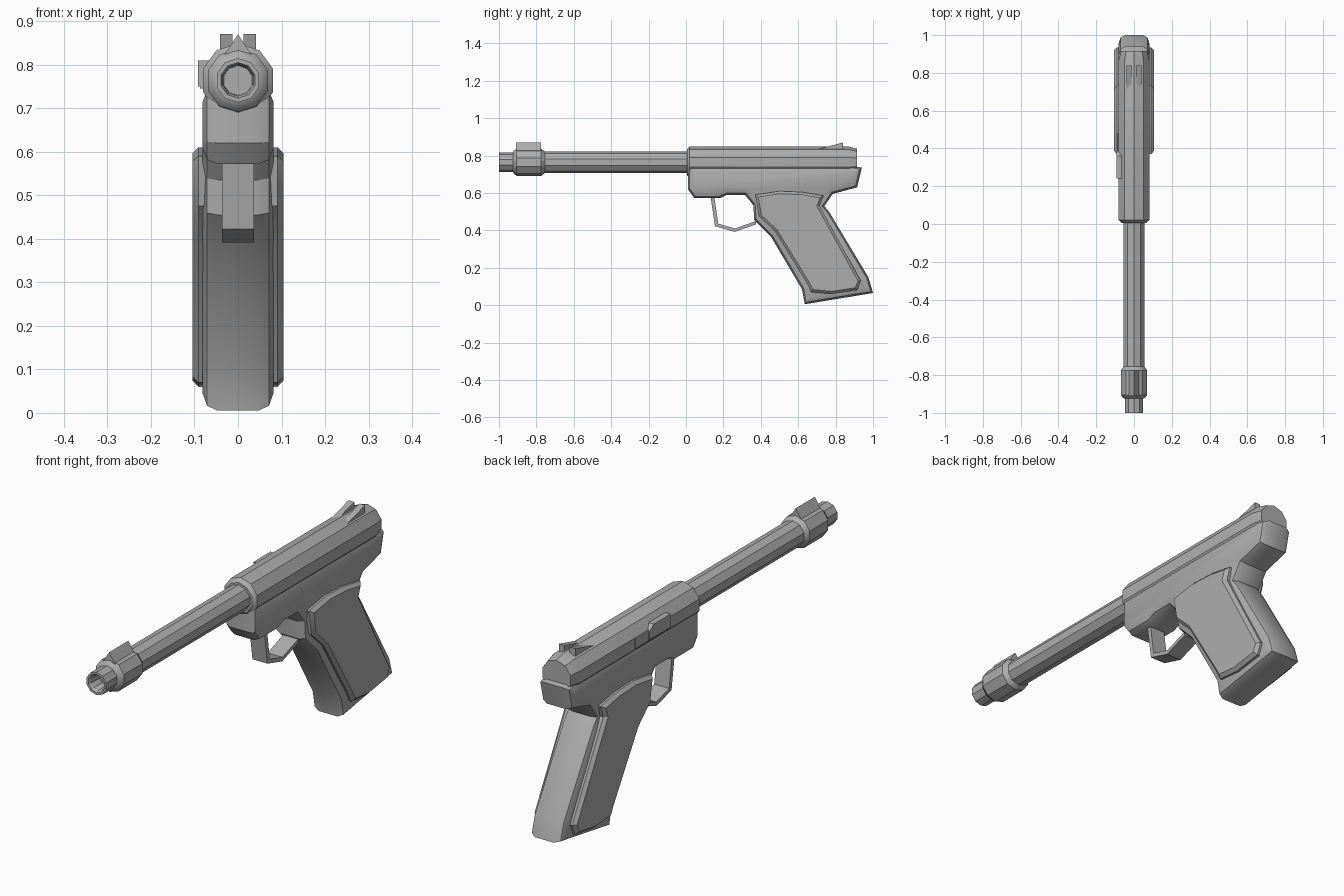
import bpy, bmesh, math

if "Cube" in bpy.data.objects:
    bpy.data.objects.remove(bpy.data.objects["Cube"], do_unlink=True)

steel = bpy.data.materials.new("grey_steel")
steel.use_nodes = True
GREY = (0.42, 0.42, 0.42, 1)
steel.diffuse_color = GREY
steel.node_tree.nodes["Principled BSDF"].inputs["Base Color"].default_value = GREY

AXIS_Z = 0.764


def finish(name, bm, angle=30):
    bmesh.ops.recalc_face_normals(bm, faces=bm.faces)
    mesh = bpy.data.meshes.new(name)
    bm.to_mesh(mesh)
    bm.free()
    mesh.materials.append(steel)
    ob = bpy.data.objects.new(name, mesh)
    bpy.context.collection.objects.link(ob)
    bpy.ops.object.select_all(action="DESELECT")
    ob.select_set(True)
    bpy.context.view_layer.objects.active = ob
    bpy.ops.object.shade_smooth_by_angle(angle=math.radians(angle))
    return ob


def lathe(name, profile, sides=10):
    """Faceted tube along y from (y, radius) pairs, a corner at the top."""
    bm = bmesh.new()
    rings = []
    for y, r in profile:
        rings.append([bm.verts.new((r * math.sin(math.tau * i / sides), y,
                                    AXIS_Z + r * math.cos(math.tau * i / sides)))
                      for i in range(sides)])
    for a, b in zip(rings, rings[1:]):
        for i in range(sides):
            j = (i + 1) % sides
            bm.faces.new((a[i], a[j], b[j], b[i]))
    bm.faces.new(rings[0])
    bm.faces.new(rings[-1])
    return finish(name, bm)


def prism(name, profile, x0, x1, bevel=0, segments=1, bevel_at=()):
    """Side profile of (y, z) points extruded over x, caps at bevel_at bevelled."""
    bm = bmesh.new()
    a = [bm.verts.new((x0, y, z)) for y, z in profile]
    b = [bm.verts.new((x1, y, z)) for y, z in profile]
    n = len(profile)
    bm.faces.new(a)
    bm.faces.new(b)
    for i in range(n):
        j = (i + 1) % n
        bm.faces.new((a[i], a[j], b[j], b[i]))
    bmesh.ops.recalc_face_normals(bm, faces=bm.faces)
    if bevel:
        edges = [e for e in bm.edges
                 if any(all(abs(v.co.x - x) < 1e-5 for v in e.verts) for x in bevel_at)]
        bmesh.ops.bevel(bm, geom=edges, offset=bevel, segments=segments,
                        profile=0.5, affect="EDGES", clamp_overlap=False)
    return finish(name, bm)


# Barrel with muzzle bore and thick front collar
lathe("barrel", [(-0.93, 0.034), (-0.99, 0.036), (-1.0, 0.041), (-1.0, 0.051),
                 (-0.925, 0.051), (-0.92, 0.062), (-0.905, 0.073),
                 (-0.775, 0.073), (-0.755, 0.058), (0.03, 0.058)])

# Receiver tube
lathe("receiver", [(0.005, 0.068), (0.02, 0.085), (0.865, 0.085), (0.915, 0.072)])

# Frame and grip in one rounded slab
frame = [(0.01, 0.75), (0.01, 0.62), (0.045, 0.572), (0.18, 0.572), (0.22, 0.59),
         (0.315, 0.59), (0.36, 0.535), (0.365, 0.455), (0.455, 0.365),
         (0.62, 0.085), (0.635, 0.005), (1.0, 0.065), (0.975, 0.15),
         (0.765, 0.5), (0.74, 0.53), (0.785, 0.595), (0.915, 0.63),
         (0.94, 0.735), (0.86, 0.75)]
prism("frame", frame, -0.081, 0.081, 0.034, 2, (-0.081, 0.081))

# Grip panels
panel = [(0.37, 0.59), (0.5, 0.61), (0.62, 0.605), (0.735, 0.585), (0.715, 0.53),
         (0.935, 0.13), (0.915, 0.08), (0.78, 0.06), (0.67, 0.07), (0.65, 0.11),
         (0.475, 0.395), (0.39, 0.475)]
for side, sx in (("left", 1), ("right", -1)):
    prism(side + "_grip_panel", panel, sx * 0.06, sx * 0.105, 0.014, 1, (sx * 0.105,))

# Trigger guard strap
outer = [(0.13, 0.59), (0.155, 0.422), (0.26, 0.392), (0.375, 0.432)]
inner = [(0.375, 0.45), (0.262, 0.41), (0.172, 0.436), (0.15, 0.59)]
prism("trigger_guard", outer + inner, -0.037, 0.037)

# Front sight: a ridge rising to a thin crest
bm = bmesh.new()
ends = [[bm.verts.new((x, y, z)) for x, z in ((-0.036, 0.815), (0, 0.87), (0.036, 0.815))]
        for y in (-0.91, -0.775)]
for end in ends:
    bm.faces.new(end)
for i in range(3):
    j = (i + 1) % 3
    bm.faces.new((ends[0][i], ends[0][j], ends[1][j], ends[1][i]))
finish("front_sight", bm)

# Rear sight wedges
wedge = [(0.71, 0.835), (0.84, 0.87), (0.84, 0.8), (0.71, 0.8)]
for side, sx in (("left", 1), ("right", -1)):
    prism(side + "_rear_sight", wedge, sx * 0.013, sx * 0.041)

# Ejection port cover and its raised lug on the right side
prism("port_cover", [(0.24, 0.79), (0.48, 0.79), (0.48, 0.745), (0.24, 0.745)],
      -0.087, -0.07)
prism("port_lug", [(0.24, 0.81), (0.36, 0.81), (0.39, 0.785), (0.39, 0.75), (0.24, 0.75)],
      -0.092, -0.06)
